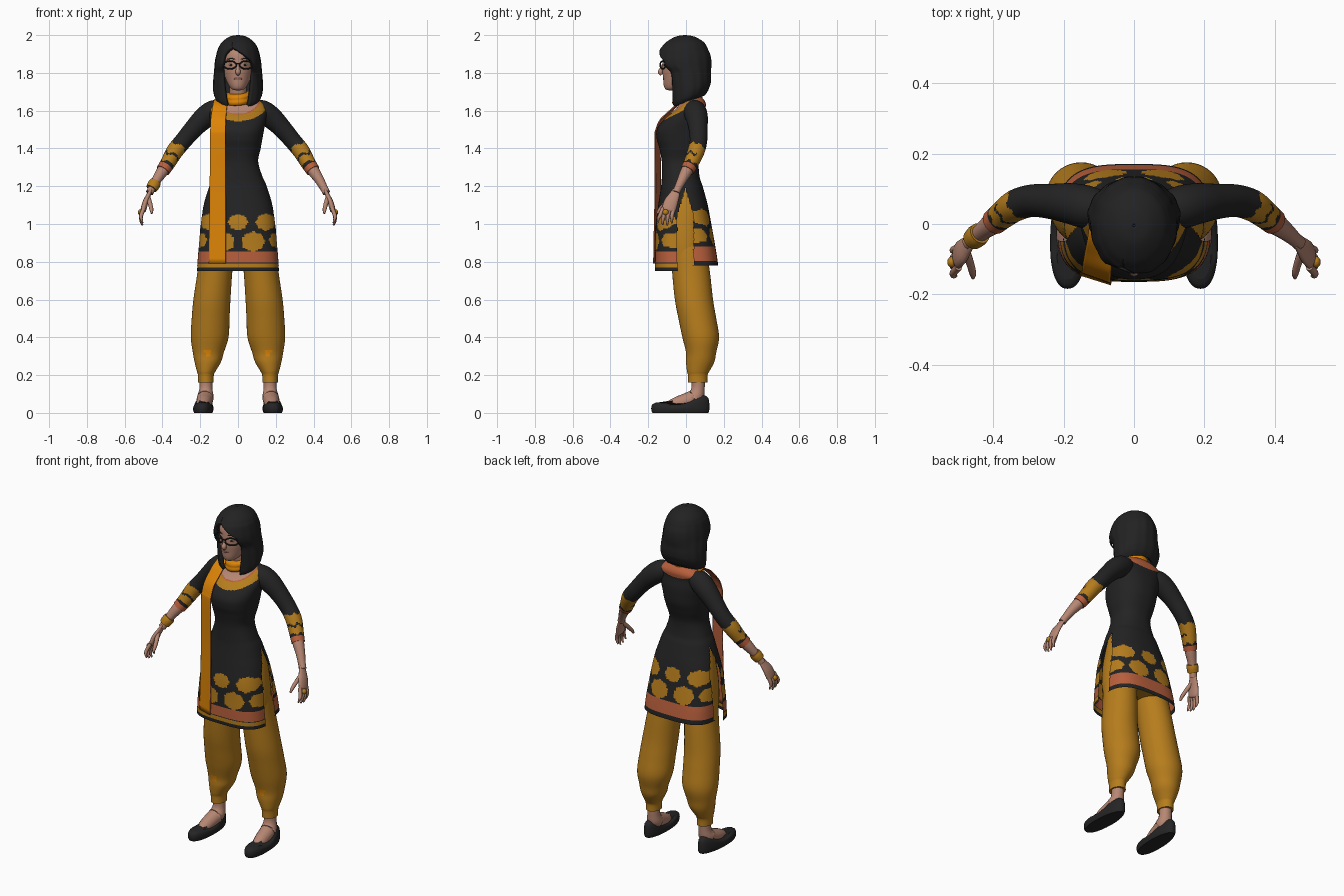
import bpy, bmesh, math
from mathutils import Vector

def mat(name, r, g, b):
    m = bpy.data.materials.new(name)
    m.diffuse_color = (r, g, b, 1)
    return m

BLACK = mat("black cloth", .017, .017, .017)
HAIR = mat("hair black", .016, .016, .017)
OCHRE = mat("ochre", .47, .205, .012)
ORANGE = mat("bright orange", .72, .23, .002)
RED = mat("salmon red", .48, .115, .045)
SKIN = mat("skin", .47, .24, .17)
LIP = mat("lips", .36, .15, .11)
WHITE = mat("eye white", .5, .45, .4)
SHOE = mat("shoe black", .018, .018, .019)

def dense(rows, n):
    """Catmull-Rom refinement of a table of rows."""
    out = []
    for i in range(len(rows) - 1):
        a, b, c, d = (rows[min(max(i + k, 0), len(rows) - 1)] for k in (-1, 0, 1, 2))
        for j in range(n):
            t = j / n
            out.append([.5 * (2*q + (r - p)*t + (2*p - 5*q + 4*r - s)*t*t + (3*q - p - 3*r + s)*t**3)
                        for p, q, r, s in zip(a, b, c, d)])
    return out + [list(rows[-1])]

def skin_rings(name, rings, mats, rule=None, closed=True, caps=True, mirror=False, thick=0, drop=None):
    """Bridge rings of points into a smooth surface."""
    bm = bmesh.new()
    vs = [[bm.verts.new(p) for p in r] for r in rings]
    n = len(vs[0])
    for a, b in zip(vs, vs[1:]):
        for i in range(n if closed else n - 1):
            j = (i + 1) % n
            bm.faces.new((a[i], a[j], b[j], b[i]))
    if caps and closed:
        bm.faces.new(vs[0])
        bm.faces.new(vs[-1])
    bmesh.ops.remove_doubles(bm, verts=bm.verts, dist=1e-5)
    bmesh.ops.recalc_face_normals(bm, faces=bm.faces)
    if drop:
        bmesh.ops.delete(bm, geom=[f for f in bm.faces if drop(f.calc_center_median())], context='FACES')
    for f in bm.faces:
        f.smooth = len(f.verts) < 5
        if rule:
            f.material_index = rule(f.calc_center_median())
    me = bpy.data.meshes.new(name)
    bm.to_mesh(me)
    bm.free()
    for m in mats:
        me.materials.append(m)
    ob = bpy.data.objects.new(name, me)
    bpy.context.collection.objects.link(ob)
    if thick:
        s = ob.modifiers.new("thickness", 'SOLIDIFY')
        s.thickness = thick
        s.offset = -1
        s.material_offset = s.material_offset_rim = len(mats) - 1
    if mirror:
        ob.modifiers.new("mirror", 'MIRROR')
    return ob

def loft(name, rows, mats, n=3, seg=32, p=lambda z: 2, warp=None, **kw):
    """Stack of superellipses: rows are z, centre x, centre y, radius x, radius y."""
    def pt(r, a):
        c, s, e = math.cos(a), math.sin(a), 2/p(r[0])
        v = Vector((r[1] + r[3]*math.copysign(abs(c)**e, c), r[2] + r[4]*math.copysign(abs(s)**e, s), r[0]))
        return warp(v) if warp else v
    return skin_rings(name, [[pt(r, 2*math.pi*i/seg) for i in range(seg)] for r in dense(rows, n)], mats, **kw)

def tube(name, pts, mats, n=4, seg=14, flat=1, loop=False, **kw):
    """Tube along points x, y, z, radius; flat scales one width."""
    rows = dense(pts, n)
    P = [Vector(r[:3]) for r in rows]
    rings = []
    for i, r in enumerate(rows):
        lo, hi = (i - 1, i + 1) if 0 < i < len(P) - 1 else ((-2, 1) if loop else (max(i - 1, 0), min(i + 1, len(P) - 1)))
        d = (P[hi] - P[lo]).normalized()
        ref = Vector((0, 1, 0)) if abs(d.y) < .9 else Vector((1, 0, 0))
        u = (ref - d*ref.dot(d)).normalized()
        w = d.cross(u)
        rings.append([P[i] + r[3]*(math.cos(a)*u + flat*math.sin(a)*w)
                      for a in (2*math.pi*k/seg for k in range(seg))])
    return skin_rings(name, rings, mats, caps=not loop, **kw)

def ball(name, c, s, m, mirror=False):
    rows = [(c[2] + s[2]*math.sin(t), c[0], c[1], s[0]*math.cos(t), s[1]*math.cos(t))
            for t in (math.pi*(k/8 - .5)*.995 for k in range(9))]
    return loft(name, rows, [m], n=1, seg=16, mirror=mirror)

# Tunic with neckline, flower print and hem bands; the back panel is shorter
flowers = [(0, 1.01, .05), (.147, 1.01, .052), (.08, .907, .061), (.215, .915, .05)]

def print_rule(c):
    x, z = abs(c.x), c.z
    if z > 1.5:
        if c.y > .035:
            return 2 if z > 1.64 - .03*(1 - (x/.14)**2) else 0
        e = math.hypot(x/.11, (z - 1.66)/.076)
        return 3 if e < 1 else 2 if e < 1.07 else 1 if e < 1.52 else 0
    if c.y > 0:
        z -= .025
        if z < .782: return 0
    elif z < .768: return 0
    elif z < .79: return 1
    elif z < .797: return 0
    if z < .853: return 2
    for fx, fz, r in flowers:
        dx, dz = x - fx, (z - fz)*1.2
        if math.hypot(dx, dz) < r*(1 + .05*math.cos(8*math.atan2(dz, dx))):
            return 1
    return 0

def trim(c):
    w = .042*min(1, max(0, (1.19 - c.z)/.14))
    return (abs(c.x) > .1 and abs(c.y + .003) < w) or c.z < .7501 or (c.y > 0 and c.z < .78)

loft("tunic", [(1.685, 0, .02, .05, .045), (1.66, 0, .035, .10, .058), (1.635, 0, .035, .14, .07),
     (1.60, 0, .02, .153, .083), (1.55, 0, -.005, .148, .115), (1.50, 0, -.022, .138, .132),
     (1.45, 0, -.025, .129, .13), (1.40, 0, -.026, .12, .115), (1.33, 0, -.03, .107, .098),
     (1.25, 0, -.028, .13, .1), (1.2, 0, -.022, .152, .11), (1.1, 0, -.016, .182, .131),
     (1.0, 0, -.013, .198, .147), (.9, 0, -.005, .207, .157), (.8, 0, .002, .215, .166), (.75, 0, .004, .218, .168)],
     [BLACK, OCHRE, RED, SKIN], n=16, seg=180, p=lambda z: 2.3 + .9*min(1, max(0, (1.15 - z)/.3)),
     rule=print_rule, drop=trim)

# Baggy trousers with a small bright patch above each cuff
def patch_rule(c):
    return 1 if abs(c.x - .158) < .018 and .295 < c.z < .33 and c.y < .06 else 0

loft("trouser_leg", [(.16, .17, .062, .041, .051), (.2, .17, .062, .042, .052), (.222, .168, .065, .05, .06),
     (.27, .16, .075, .07, .075), (.32, .157, .08, .082, .08), (.4, .15, .078, .1, .097), (.5, .145, .06, .1, .1),
     (.6, .138, .042, .098, .101), (.75, .122, .026, .092, .1), (.88, .108, .01, .09, .095), (1.0, .09, 0, .08, .09)],
     [OCHRE, ORANGE], n=5, seg=40, rule=patch_rule, mirror=True)
loft("trouser_hips", [(.83, 0, 0, .198, .11), (.9, 0, 0, .199, .12), (1.0, 0, -.002, .19, .12),
     (1.1, 0, -.003, .173, .106), (1.2, 0, -.015, .142, .095)], [OCHRE], n=3, seg=40, p=lambda z: 2.3)

# Sleeves with printed patch and cuff, measured along the forearm
FOREARM = Vector((.484, -.367, -.797))

def sleeve_rule(c):
    t = c.dot(FOREARM)
    if t > -.862: return 2
    t += .007*math.sin(c.y*150 + c.x*60)
    if t > -.875 and c.y > -.02: return 0
    gap = abs(t + .922) < .007 and math.sin(c.y*60) > -.3
    return 1 if t > -.985 and not gap else 0

tube("sleeve", [(.08, .045, 1.615, .045), (.13, .048, 1.595, .06), (.18, .058, 1.56, .058), (.235, .064, 1.505, .05),
     (.29, .066, 1.44, .046), (.335, .053, 1.385, .045), (.37, .028, 1.325, .04), (.397, .006, 1.283, .037)],
     [BLACK, OCHRE, RED], n=10, seg=48, rule=sleeve_rule, mirror=True)

# Forearm, hand and jewellery
tube("forearm", [(.36, .035, 1.34, .034), (.40, .003, 1.28, .032), (.43, -.02, 1.235, .026), (.455, -.042, 1.19, .021),
     (.468, -.053, 1.165, .021)], [SKIN], mirror=True)
tube("palm", [(.462, -.05, 1.18, .021), (.475, -.063, 1.15, .029), (.49, -.08, 1.115, .037), (.501, -.092, 1.075, .036),
     (.503, -.095, 1.065, .02)], [SKIN], flat=.42, mirror=True)
for i in range(4):
    y, yt, zt = -.065 - .019*i, -.075 - .024*i, 1.0 + (.012, 0, .004, .016)[i]
    tube("finger", [(.498, y, 1.085, .011), (.513, (y + yt)/2 - .004, 1.045, .0105), (.512, yt, zt + .012, .008),
         (.505, yt, zt - .008, .004)], [SKIN], seg=8, mirror=True)
tube("thumb", [(.478, -.075, 1.145, .013), (.465, -.112, 1.105, .012), (.458, -.14, 1.075, .01), (.457, -.153, 1.055, .005)],
     [SKIN], seg=8, mirror=True)
ball("ring", (.517, -.108, 1.062), (.013, .016, .016), OCHRE, mirror=True)
tube("bracelet", [(-.437, -.026, 1.222, .031), (-.446, -.034, 1.207, .033), (-.458, -.044, 1.187, .03)], [OCHRE], seg=20)

# Feet and flat shoes
tube("foot", [(.17, .064, .19, .036), (.17, .064, .13, .035), (.172, .05, .085, .044), (.177, .01, .066, .043),
     (.181, -.04, .05, .039), (.184, -.09, .033, .03)], [SKIN], mirror=True)

def shoe_shape(v):
    k = 1 - 1.3*max(v.y, 0) - .3*max(-v.y - .1, 0)
    x = .183 + (v.x - .183)*k - .03*v.y
    z = v.z + (.42*max(v.y + .02, 0) + .06*max(-v.y - .1, 0) - .008*(abs(v.y + .03) < .06))*max(0, v.z - .02)/.035
    return Vector((x, v.y, z))

loft("shoe", [(0, .183, -.03, .048, .148), (.01, .183, -.03, .052, .152), (.025, .183, -.03, .054, .154),
     (.042, .183, -.03, .049, .148), (.052, .183, -.032, .036, .125)], [SHOE], seg=36, p=lambda z: 2.4,
     warp=shoe_shape, mirror=True)

# Neck and wrapped scarf
loft("neck", [(1.58, 0, .02, .06, .05), (1.64, 0, .01, .048, .046), (1.76, 0, -.01, .043, .045)], [SKIN])
loft("scarf_wrap", [(1.635, 0, .005, .05, .055), (1.64, 0, .005, .066, .071), (1.655, 0, .007, .073, .08),
     (1.668, 0, .007, .07, .077), (1.68, 0, .006, .073, .076), (1.692, 0, .005, .066, .068), (1.695, 0, .005, .048, .05)],
     [ORANGE], warp=lambda v: v + Vector((0, 0, .17*v.y + .07*v.x)))

# Hanging scarf panel, turned slightly so its red lining shows from the side
path = dense([(1.655, .045, -.12, -.06), (1.66, .01, -.125, -.055), (1.635, -.045, -.132, -.058), (1.59, -.092, -.14, -.062),
              (1.55, -.127, -.145, -.066), (1.50, -.148, -.147, -.067), (1.45, -.154, -.148, -.068), (1.2, -.152, -.15, -.067),
              (1.0, -.156, -.152, -.066), (.79, -.16, -.155, -.066)], 5)
skin_rings("scarf_panel", [[(l + (r - l)*k/12, y - .028*(k/12 - .5)*min(1, max(0, (1.66 - z)/.1)), z) for k in range(13)]
           for z, y, l, r in path], [ORANGE, RED], closed=False, thick=.006)

# Head and face
loft("head", [(1.708, 0, -.08, .012, .012), (1.714, 0, -.075, .032, .034), (1.735, 0, -.055, .05, .063),
     (1.77, 0, -.038, .066, .083), (1.81, 0, -.03, .076, .095), (1.86, 0, -.025, .08, .1), (1.91, 0, -.02, .077, .098),
     (1.95, 0, -.01, .05, .07)], [SKIN], n=4, seg=36)
tube("nose", [(0, -.117, 1.85, .007), (0, -.127, 1.825, .01), (0, -.135, 1.805, .014), (0, -.127, 1.793, .01)], [SKIN])
ball("mouth", (0, -.113, 1.769), (.024, .01, .007), LIP)
ball("eye", (.036, -.105, 1.842), (.015, .012, .006), WHITE, mirror=True)
ball("iris", (.036, -.113, 1.842), (.008, .006, .006), HAIR, mirror=True)
tube("eyebrow", [(.014, -.121, 1.872, .002), (.035, -.117, 1.876, .003), (.06, -.1, 1.872, .002)], [HAIR], seg=8, mirror=True)

# Glasses
tube("glasses_rim", [(.043 + .034*math.cos(a), -.131 + .4*(.034*math.cos(a) + .02), 1.842 + .021*math.sin(a), .004)
     for a in (2*math.pi*k/24 for k in range(25))], [BLACK], n=1, seg=8, loop=True, mirror=True)
tube("glasses_bridge", [(-.012, -.134, 1.846, .0035), (0, -.138, 1.85, .0035), (.012, -.134, 1.846, .0035)], [BLACK], seg=8)
tube("glasses_temple", [(.075, -.112, 1.85, .004), (.083, -.08, 1.85, .004), (.085, 0, 1.85, .004)], [BLACK], seg=8, mirror=True)

# Bobbed hair: z, radius x, radius y, centre y, left and right edge of the face opening
hair = dense([(2.0, .004, .004, -.005, -.002, -.002), (1.992, .045, .05, -.005, -.02, -.02), (1.965, .083, .097, -.005, -.03, -.03),
              (1.94, .1, .118, -.008, -.03, -.03), (1.925, .107, .127, -.01, -.05, -.008), (1.895, .115, .138, -.008, -.073, .036),
              (1.865, .121, .142, -.007, -.08, .073), (1.835, .124, .137, -.002, -.081, .077), (1.80, .127, .118, .014, -.08, .076),
              (1.75, .131, .113, .02, -.077, .073), (1.70, .131, .108, .022, -.07, .066), (1.665, .123, .1, .018, -.064, .06),
              (1.645, .105, .088, .012, -.06, .056)], 5)
rings = []
for z, rx, ry, cy, xl, xr in hair:
    a0, a1 = math.asin(max(-.9, min(.9, xr/rx))), 2*math.pi + math.asin(max(-.9, min(.9, xl/rx)))
    sag = max(0, min(1, (1.8 - z)/.12))
    ring = []
    for k in range(65):
        a = a0 + (a1 - a0)*k/64
        g = 1 + .010*math.cos(15*a)*min(1, (2 - z)*8)
        y = cy - ry*g*math.cos(a)
        ring.append((rx*g*math.sin(a), y, z + .36*y*sag))
    rings.append(ring)
skin_rings("hair", rings, [HAIR], closed=False, thick=.02)
